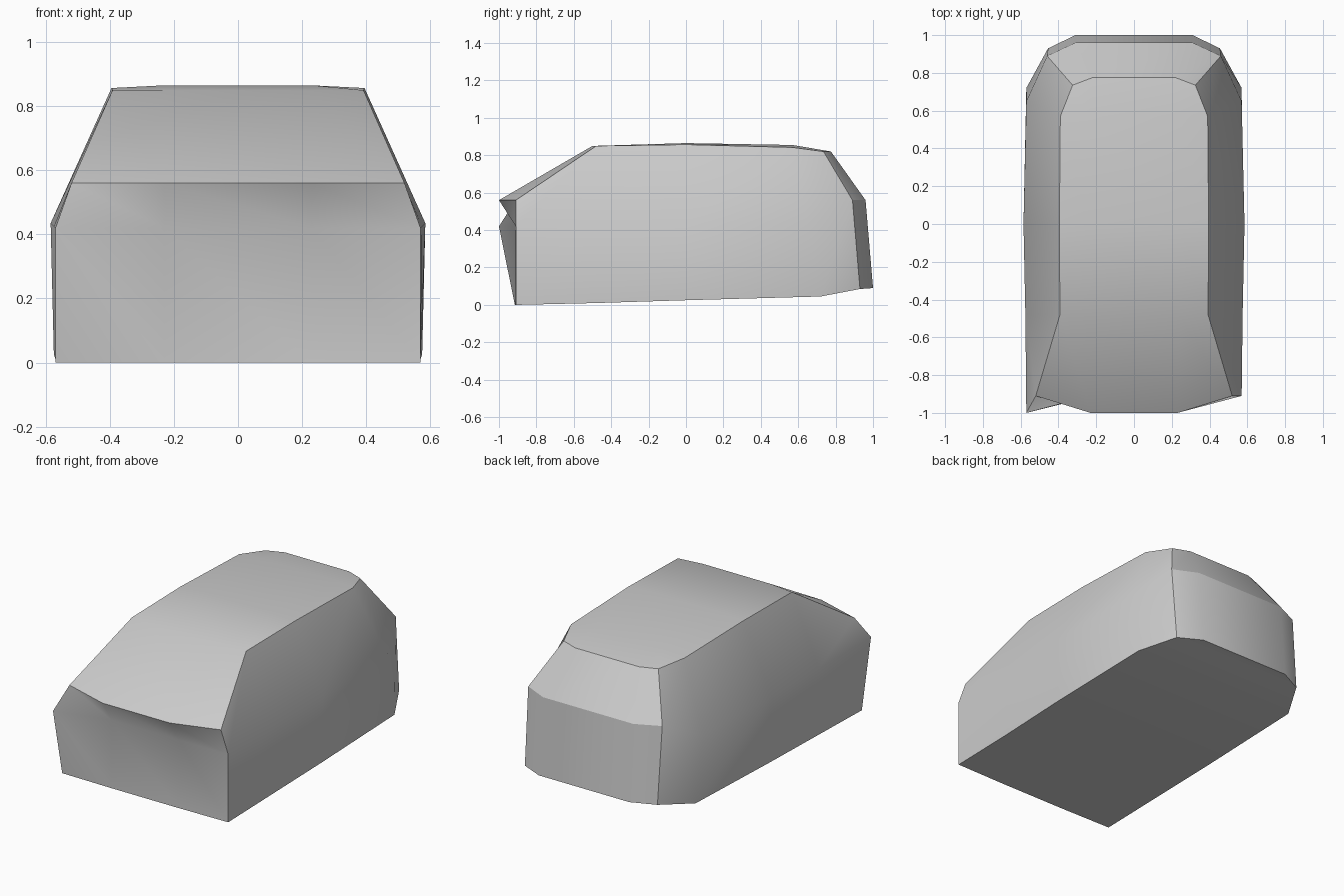
import bpy
import bmesh

if "Cube" in bpy.data.objects:
    bpy.data.objects.remove(bpy.data.objects["Cube"], do_unlink=True)

# Half cross-sections from nose to tail: sill, belt, roof edge, roof centre strip
SECTIONS = [
    [(.57, -.91, 0), (.57, -.91, .42), (.52, -.91, .56), (.23, -1, .56)],
    [(.57, -.48, .01), (.575, -.48, .425), (.392, -.48, .85), (.235, -.5, .85)],
    [(.575, 0, .025), (.585, 0, .435), (.395, 0, .857), (.24, 0, .865)],
    [(.57, .72, .045), (.57, .65, .44), (.39, .57, .842), (.235, .57, .855)],
    [(.455, .93, .085), (.46, .89, .56), (.325, .735, .82), (.22, .775, .82)],
]
# Inner points of the end panels: sill and belt
NOSE_INNER = [(.23, -.915, 0), (.23, -.91, .42)]
TAIL_INNER = [(.31, 1, .09), (.31, .96, .56)]

bm = bmesh.new()
region = {}


def pair(p):
    """Left and right vertices of a mirrored point."""
    return bm.verts.new(p), bm.verts.new((-p[0], p[1], p[2]))


def panel(name, *verts):
    face = bm.faces.new(verts)
    face.smooth = True
    region[face] = name


def ring(section):
    left, right = zip(*[pair(p) for p in section])
    return list(left) + list(reversed(right))


def end_cap(r, inner, lower, upper):
    """Two rows of three panels closing one end, plus its underside."""
    (sill_l, sill_r), (belt_l, belt_r) = [pair(p) for p in inner]
    rows = [[r[0], sill_l, sill_r, r[7]],
            [r[1], belt_l, belt_r, r[6]],
            [r[2], r[3], r[4], r[5]]]
    for j, name in enumerate((lower, upper)):
        a, b = rows[j], rows[j + 1]
        for i in range(3):
            panel(name, a[i], a[i + 1], b[i + 1], b[i])
    panel("underside", *rows[0])


# Loft the sides, roof and underside
rings = [ring(s) for s in SECTIONS]
rings[0][6].co.y = -1  # right front corner is pulled forward
STRIPS = ["left side"] * 2 + ["roof"] * 3 + ["right side"] * 2 + ["underside"]
for a, b in zip(rings, rings[1:]):
    for i, name in enumerate(STRIPS):
        k = (i + 1) % len(STRIPS)
        panel(name, a[i], a[k], b[k], b[i])

# Close the nose and tail
end_cap(rings[0], NOSE_INNER, "nose", "nose")
end_cap(rings[-1], TAIL_INNER, "tail", "rear window")

# Creases between different panels
bmesh.ops.recalc_face_normals(bm, faces=bm.faces[:])
for e in bm.edges:
    e.smooth = len({region[f] for f in e.link_faces}) == 1

mesh = bpy.data.meshes.new("body_shell")
bm.to_mesh(mesh)
bm.free()
body = bpy.data.objects.new("body_shell", mesh)
bpy.context.collection.objects.link(body)

# Plain grey paint
grey = (.6, .6, .6, 1)
paint = bpy.data.materials.new("light_grey")
paint.use_nodes = True
paint.diffuse_color = grey
paint.node_tree.nodes["Principled BSDF"].inputs["Base Color"].default_value = grey
mesh.materials.append(paint)
